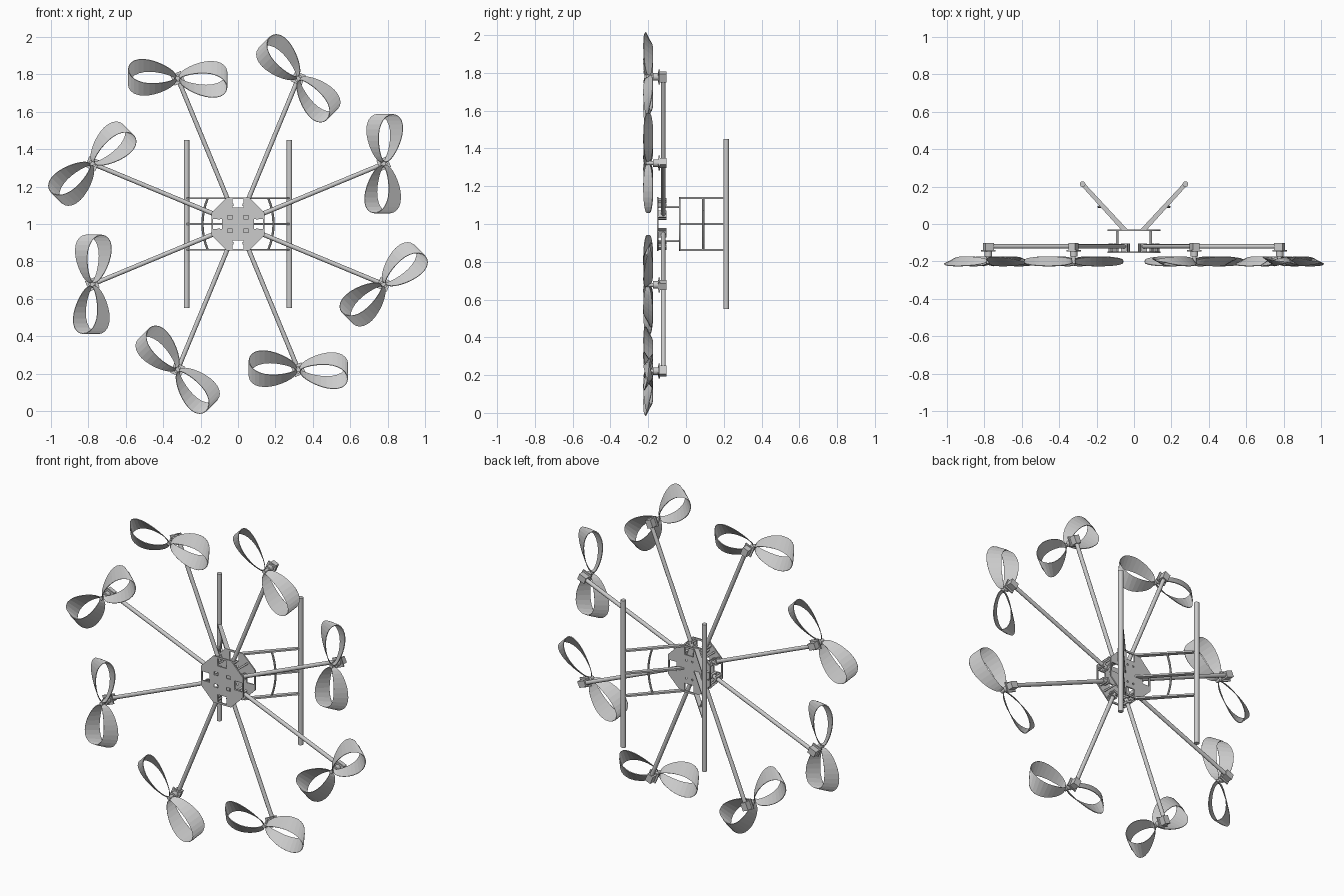
import bpy, bmesh
from math import sin, cos, pi, radians
from mathutils import Matrix, Vector

if "Cube" in bpy.data.objects:
    bpy.data.objects.remove(bpy.data.objects["Cube"])

CENTRE = Matrix.Translation((0, 0, 1))


def finish(name, bm):
    bmesh.ops.recalc_face_normals(bm, faces=bm.faces)
    me = bpy.data.meshes.new(name)
    bm.to_mesh(me)
    bm.free()
    return me


def place(name, me, mat=Matrix()):
    ob = bpy.data.objects.new(name, me)
    bpy.context.collection.objects.link(ob)
    ob.matrix_world = mat
    return ob


def box(bm, lo, hi):
    lo, hi = Vector(lo), Vector(hi)
    m = Matrix.Translation((lo + hi) / 2) @ Matrix.Diagonal((*(hi - lo), 1))
    bmesh.ops.create_cube(bm, size=1, matrix=m)


def tube(bm, a, b, r, n=12):
    a, b = Vector(a), Vector(b)
    d = b - a
    m = Matrix.Translation((a + b) / 2) @ d.to_track_quat('Z', 'Y').to_matrix().to_4x4()
    bmesh.ops.create_cone(bm, cap_ends=True, segments=n, radius1=r, radius2=r,
                          depth=d.length, matrix=m)


def rect(cx, cy, w, h):
    return [(cx + sx * w / 2, cy + sy * h / 2) for sx, sy in ((-1, -1), (1, -1), (1, 1), (-1, 1))]


def plate(name, y, slots):
    """Octagonal plate with window cut-outs, as a filled flat curve."""
    cu = bpy.data.curves.new(name, 'CURVE')
    cu.dimensions = '2D'
    cu.fill_mode = 'BOTH'
    cu.extrude = 0.004
    R = 0.143 / cos(pi / 8)
    loops = [[(R * cos(pi / 8 + k * pi / 4), R * sin(pi / 8 + k * pi / 4)) for k in range(8)]]
    loops += [rect(0, s * 0.11, 0.06, 0.045) for s in (-1, 1)]
    loops += [rect(s * 0.11, 0, 0.05, 0.055) for s in (-1, 1)]
    loops += slots
    for pts in loops:
        sp = cu.splines.new('POLY')
        sp.points.add(len(pts) - 1)
        for p, q in zip(sp.points, pts):
            p.co = (*q, 0, 1)
        sp.use_cyclic_u = True
    ob = place(name, cu, Matrix.Translation((0, y, 1)) @ Matrix.Rotation(pi / 2, 4, 'X'))
    bpy.ops.object.select_all(action='DESELECT')
    ob.select_set(True)
    bpy.context.view_layer.objects.active = ob
    bpy.ops.object.convert(target='MESH')


# hub plates
quad = [(sx, sz) for sx in (-1, 1) for sz in (-1, 1)]
plate("front_plate", -0.15, [rect(sx * 0.042, sz * 0.037, 0.027, 0.019) for sx, sz in quad])
plate("rear_plate", -0.034, [rect(sx * 0.02, sz * 0.055, 0.01, 0.01) for sx, sz in quad])

# posts between the plates
bm = bmesh.new()
for sx, sz in quad:
    tube(bm, (sx * 0.09, -0.15, sz * 0.09), (sx * 0.09, -0.034, sz * 0.09), 0.006)
place("hub_posts", finish("hub_posts", bm), CENTRE)

# one arm along +x: tube, root clamp, motor mount
MOTOR = 0.843
bm = bmesh.new()
tube(bm, (0.11, -0.12, 0), (MOTOR + 0.015, -0.12, 0), 0.012)
arm_mesh = finish("arm", bm)

bm = bmesh.new()
for x in (0.105, 0.135):
    box(bm, (x - 0.006, -0.147, -0.018), (x + 0.006, -0.104, 0.018))
clamp_mesh = finish("arm_clamp", bm)

bm = bmesh.new()
box(bm, (MOTOR - 0.024, -0.147, -0.019), (MOTOR + 0.024, -0.102, 0.019))
box(bm, (MOTOR - 0.03, -0.146, -0.03), (MOTOR + 0.03, -0.138, 0.03))
tube(bm, (MOTOR, -0.14, 0), (MOTOR, -0.175, 0), 0.02, 16)
tube(bm, (MOTOR, -0.17, 0), (MOTOR, -0.212, 0), 0.011, 12)
motor_mesh = finish("motor", bm)

# looped-band propeller: two closed strips with a twisting chord
bm = bmesh.new()
N = 26
for turn in (1, -1):
    rings = []
    for i in range(N):
        t = 2 * pi * i / N
        out = (1 - cos(t)) / 2
        u = 0.008 + 0.256 * out
        v = 0.061 * sin(t) * (1 - 0.28 * cos(t)) - 0.008 * out
        dv = 0.010 + 0.032 * out ** 0.7
        dy = 0.006 + 0.019 * abs(sin(t))
        rings.append([bm.verts.new((turn * u, -0.2 + s * dy, turn * (v + s * dv))) for s in (-1, 1)])
    for i in range(N):
        a, b = rings[i], rings[(i + 1) % N]
        bm.faces.new((a[0], a[1], b[1], b[0]))
prop_mesh = finish("propeller", bm)

for k in range(8):
    spin = CENTRE @ Matrix.Rotation(-radians(22.5 + 45 * k), 4, 'Y')
    place(f"arm_{k + 1}", arm_mesh, spin)
    place(f"arm_clamp_{k + 1}", clamp_mesh, spin)
    place(f"motor_{k + 1}", motor_mesh, spin)
    p = place(f"propeller_{k + 1}", prop_mesh,
              spin @ Matrix.Translation((MOTOR, 0, 0)) @ Matrix.Rotation(-radians(67.5), 4, 'Y'))
    sol = p.modifiers.new("thickness", 'SOLIDIFY')
    sol.thickness = 0.004
    sol.offset = 0

# landing gear, one per side
for side, s in (("left", -1), ("right", 1)):
    foot, root = Vector((s * 0.275, 0.213, 0)), Vector((s * 0.05, -0.032, 0))
    bm = bmesh.new()
    tube(bm, foot - Vector((0, 0, 0.45)), foot + Vector((0, 0, 0.45)), 0.015, 16)
    place(f"skid_{side}", finish("skid", bm), CENTRE)

    # three flat struts, wider at the hub end
    bm = bmesh.new()
    d = (foot - root).normalized()
    n = Vector((d.y, -d.x, 0))
    for z in (-0.138, 0, 0.138):
        lay = []
        for h in (-0.005, 0.005):
            off = Vector((0, 0, z + h))
            lay.append([bm.verts.new(p + off) for p in
                        (root + Vector((-0.018, 0, 0)), root + Vector((0.018, 0, 0)),
                         foot + n * 0.011, foot - n * 0.011)])
        bm.faces.new(lay[0])
        bm.faces.new(lay[1])
        for i in range(4):
            j = (i + 1) % 4
            bm.faces.new((lay[0][i], lay[0][j], lay[1][j], lay[1][i]))
    # bowed cross brace
    pts = [Vector((s * (0.19 - 0.028 * (q / 4) ** 2), 0.092, 0.138 * q / 4)) for q in range(-4, 5)]
    for a, b in zip(pts, pts[1:]):
        tube(bm, a, b, 0.006, 8)
    place(f"leg_frame_{side}", finish("leg_frame", bm), CENTRE)

# smooth the round tubes, keep edges sharp
bpy.ops.object.select_all(action='DESELECT')
for ob in bpy.data.objects:
    if ob.name.startswith(("skid", "arm_1", "motor_1", "hub_posts")):
        ob.select_set(True)
        bpy.context.view_layer.objects.active = ob
bpy.ops.object.shade_smooth_by_angle(angle=radians(35))
